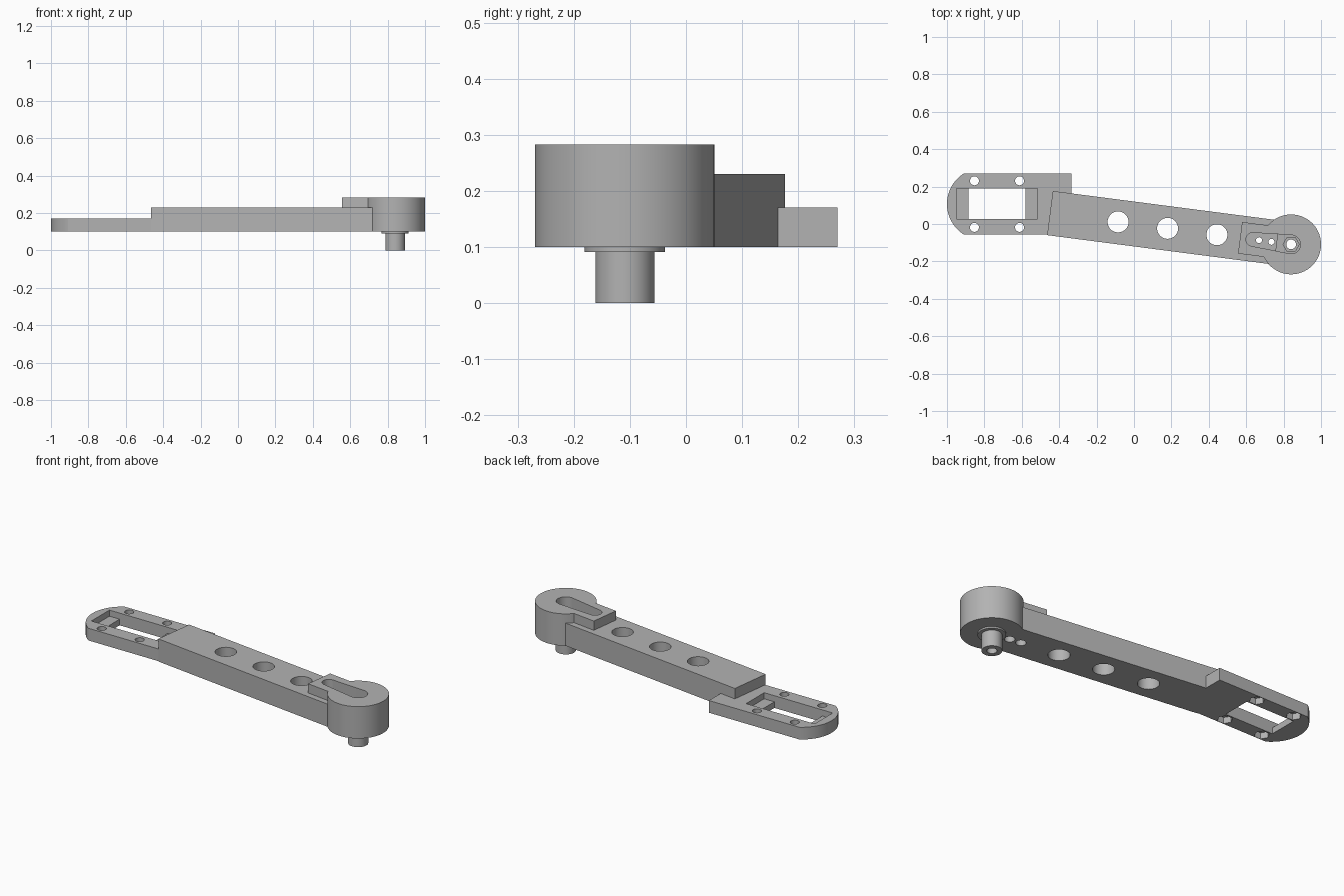
import bpy
import bmesh
from math import sin, cos, pi, radians, atan2
from mathutils import Vector, Matrix

old = bpy.data.objects.get("Cube")
if old:
    bpy.data.objects.remove(old, do_unlink=True)

grey = bpy.data.materials.new("plain_grey")
grey.use_nodes = True
grey.diffuse_color = (0.45, 0.45, 0.45, 1)
grey.node_tree.nodes["Principled BSDF"].inputs["Base Color"].default_value = (0.45, 0.45, 0.45, 1)

# Arm frame: origin on the hub axis, u runs along the arm
HUB = Vector((0.84, -0.109))
TILT = Matrix.Rotation(radians(-7.4), 2)
BASE = 0.1


def arm_point(u, v=0.0):
    return HUB + TILT @ Vector((u, v))


def arm_outline(points):
    return [arm_point(*p) for p in points]


def arc(center, r, start, end, n=32):
    steps = [start + (end - start) * i / n for i in range(n + 1)]
    return [(center[0] + r * cos(a), center[1] + r * sin(a)) for a in steps]


def circle(center, r, n=64):
    return [(center[0] + r * cos(2 * pi * i / n), center[1] + r * sin(2 * pi * i / n)) for i in range(n)]


def rect(x0, x1, y0, y1):
    return [(x0, y0), (x1, y0), (x1, y1), (x0, y1)]


def prism(name, outline, z0, z1):
    bm = bmesh.new()
    face = bm.faces.new([bm.verts.new((p[0], p[1], z0)) for p in outline])
    grown = bmesh.ops.extrude_face_region(bm, geom=[face])["geom"]
    top = [g for g in grown if isinstance(g, bmesh.types.BMVert)]
    bmesh.ops.translate(bm, verts=top, vec=(0, 0, z1 - z0))
    bmesh.ops.recalc_face_normals(bm, faces=bm.faces)
    mesh = bpy.data.meshes.new(name)
    bm.to_mesh(mesh)
    bm.free()
    mesh.materials.append(grey)
    obj = bpy.data.objects.new(name, mesh)
    bpy.context.collection.objects.link(obj)
    return obj


def activate(obj):
    bpy.ops.object.select_all(action="DESELECT")
    obj.select_set(True)
    bpy.context.view_layer.objects.active = obj


def combine(target, tool, operation):
    tool.hide_render = True
    mod = target.modifiers.new(operation, "BOOLEAN")
    mod.operation = operation
    mod.solver = "EXACT"
    mod.object = tool
    activate(target)
    bpy.ops.object.modifier_apply(modifier=mod.name)
    bpy.data.objects.remove(tool, do_unlink=True)


def cut(target, outline, z0, z1):
    combine(target, prism("cutter", outline, z0, z1), "DIFFERENCE")


# Servo plate with a rounded outer end
servo_center = (-0.8075, 0.107)
half = atan2(0.163, 0.1025)
plate = prism("servo_plate", arc(servo_center, 0.1925, pi - half, pi + half)
              + [(-0.335, -0.056), (-0.335, 0.27)], BASE, 0.17)

# Servo window with a ledge at each end
cut(plate, rect(-0.95, -0.515, 0.026, 0.19), 0.135, 0.3)
cut(plate, rect(-0.885, -0.58, 0.026, 0.19), 0, 0.3)

# Screw holes with nut pockets underneath
for x in (-0.853, -0.612):
    for y in (-0.018, 0.231):
        cut(plate, circle((x, y), 0.024, 32), 0, 0.3)
        cut(plate, circle((x, y), 0.04, 6), 0, 0.135)

# Main arm, hub and raised block merged with the plate
body = prism("arm_body", arm_outline(rect(-1.3, 0, -0.119, 0.119)), BASE, 0.23)
combine(body, prism("hub", circle(HUB, 0.16, 96), BASE, 0.283), "UNION")
combine(body, prism("raised_block", arm_outline(rect(-0.275, 0, -0.085, 0.085)), 0.15, 0.283), "UNION")
combine(body, plate, "UNION")

# Lightening holes
for u in (-0.933, -0.666, -0.4):
    cut(body, circle(arm_point(u), 0.056), 0, 0.4)

# Tapered slot, deeper around the shaft
hub_end = arc((0, 0), 0.05, -pi / 2, pi / 2)
slot = hub_end + arc((-0.207, 0), 0.036, pi / 2, 3 * pi / 2)
cut(body, arm_outline(slot), 0.22, 0.4)
cut(body, arm_outline(hub_end + [(-0.076, 0.045), (-0.076, -0.045)]), 0.17, 0.4)
cut(body, circle(HUB, 0.043, 6), 0.13, 0.4)

# Counterbored screw holes in the slot
for u in (-0.173, -0.106):
    cut(body, circle(arm_point(u), 0.016, 32), 0, 0.4)
    cut(body, circle(arm_point(u), 0.027, 32), 0, 0.14)

# Shaft and flange below the hub, bored through
shaft = prism("shaft", circle(HUB, 0.0525), 0, 0.095)
flange = prism("shaft_flange", circle(HUB, 0.072), 0.091, BASE)
for part in (body, shaft, flange):
    cut(part, circle(HUB, 0.026, 48), -0.1, 0.4)

for part in (body, shaft, flange):
    activate(part)
    bpy.ops.object.shade_smooth_by_angle(angle=radians(30))
